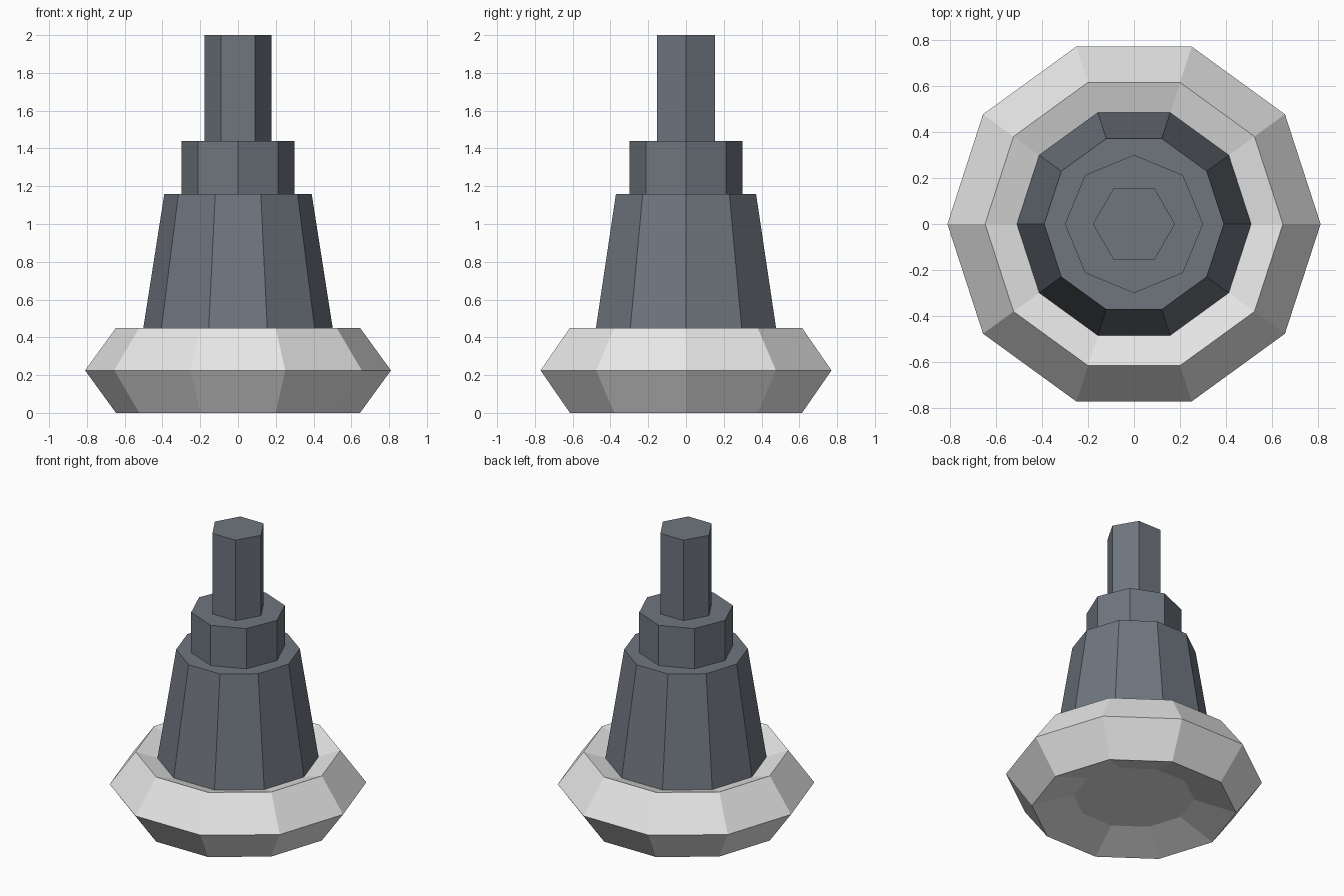
import bpy
import bmesh
import math

if "Cube" in bpy.data.objects:
    bpy.data.objects.remove(bpy.data.objects["Cube"])


def material(name, rgb):
    m = bpy.data.materials.new(name)
    m.diffuse_color = (*rgb, 1.0)
    m.use_nodes = True
    m.node_tree.nodes["Principled BSDF"].inputs["Base Color"].default_value = m.diffuse_color
    return m


light_grey = material("light grey", (0.80, 0.80, 0.80))
slate = material("slate grey", (0.160, 0.182, 0.212))


def lathe(name, profile, sides, mat):
    """Revolve (radius, z) points, given bottom to top, and cap both ends."""
    bm = bmesh.new()
    rings = []
    for r, z in profile:
        rings.append([bm.verts.new((r * math.cos(math.tau * i / sides),
                                    r * math.sin(math.tau * i / sides), z))
                      for i in range(sides)])
    for a, b in zip(rings, rings[1:]):
        for i in range(sides):
            j = (i + 1) % sides
            bm.faces.new((a[i], a[j], b[j], b[i]))
    bm.faces.new(rings[0][::-1])
    bm.faces.new(rings[-1])
    bmesh.ops.recalc_face_normals(bm, faces=bm.faces[:])
    me = bpy.data.meshes.new(name)
    bm.to_mesh(me)
    bm.free()
    me.materials.append(mat)
    ob = bpy.data.objects.new(name, me)
    bpy.context.collection.objects.link(ob)
    return ob


# Base ring: five-sided tube section, hollow closed off on both sides
MAJOR, MINOR = 0.573, 0.2366
section = [(MAJOR + MINOR * math.cos(math.radians(a)),
            0.225 + MINOR * math.sin(math.radians(a)))
           for a in (-144, -72, 0, 72, 144)]
lathe("base_ring", section, 10, light_grey)

# Tapered body, its foot sunk into the ring
lathe("tapered_body", [(0.52, 0.33), (0.39, 1.16)], 10, slate)

# Octagonal collar and hexagonal stem
lathe("collar", [(0.30, 1.10), (0.30, 1.44)], 8, slate)
lathe("stem", [(0.178, 1.40), (0.178, 2.0)], 6, slate)
